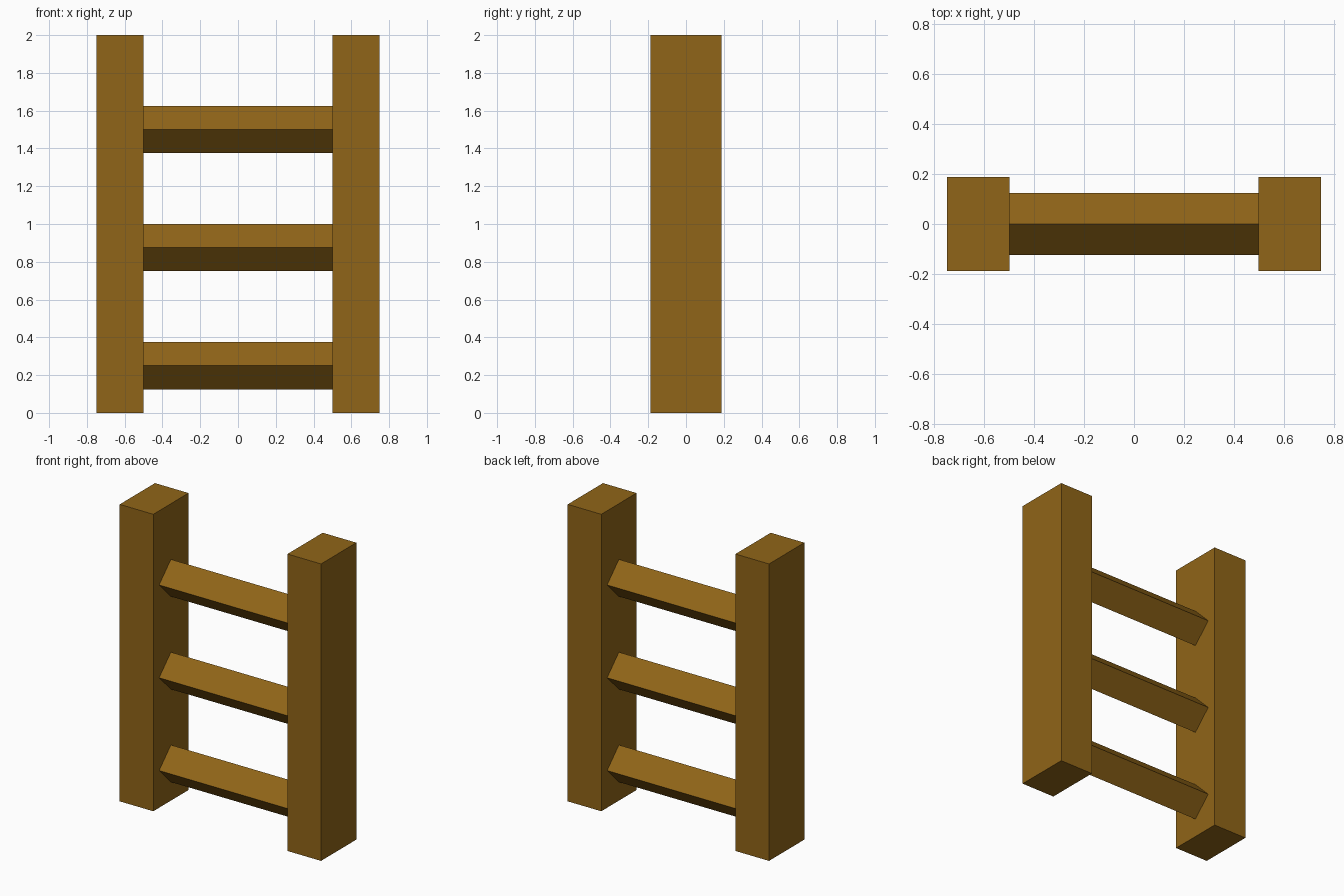
import bpy
from math import pi, sqrt

if "Cube" in bpy.data.objects:
    bpy.data.objects.remove(bpy.data.objects["Cube"])

wood = bpy.data.materials.new("wood")
wood.diffuse_color = (0.28, 0.13, 0.009, 1)
wood.use_nodes = True
wood.node_tree.nodes["Principled BSDF"].inputs["Base Color"].default_value = wood.diffuse_color


def box(name, size, location, tilt=0):
    bpy.ops.mesh.primitive_cube_add(size=1, location=location)
    obj = bpy.context.object
    obj.name = name
    obj.scale = size
    bpy.ops.object.transform_apply(location=False, rotation=False, scale=True)
    obj.rotation_euler.x = tilt
    obj.data.materials.append(wood)
    return obj


# Upright side rails
for side, x in (("left", -0.625), ("right", 0.625)):
    box(f"{side}_rail", (0.25, 0.375, 2), (x, 0, 1))

# Square rungs turned on edge, spanning between the rails
edge = 0.25 / sqrt(2)
for i in range(3):
    box(f"rung_{i + 1}", (1, edge, edge), (0, 0, 0.25 + 0.625 * i), pi / 4)
